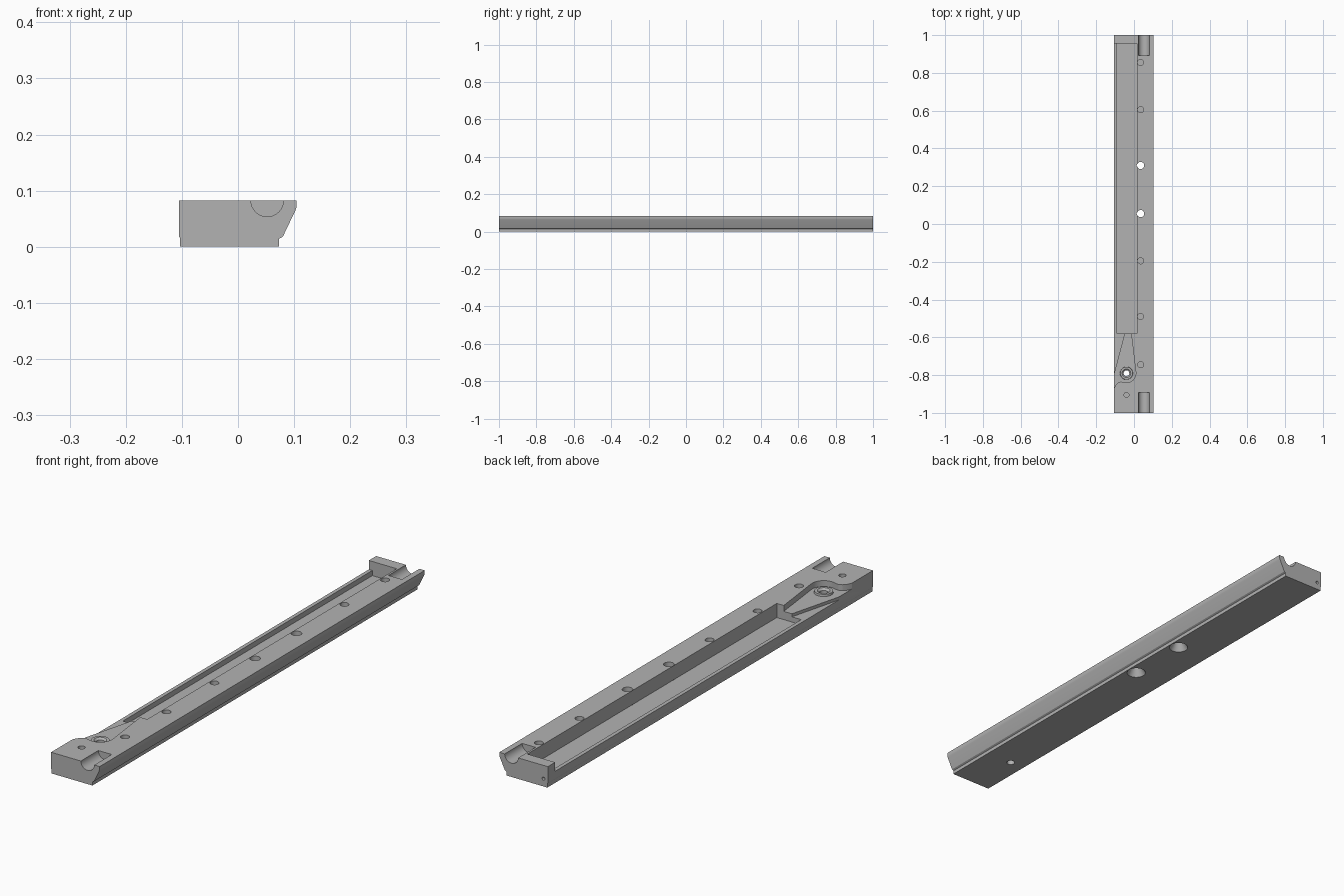
import bpy, bmesh, math
from mathutils import Matrix, Vector

old = bpy.data.objects.get("Cube")
if old:
    bpy.data.objects.remove(old, do_unlink=True)

grey = bpy.data.materials.new("plain_grey")
grey.use_nodes = True
grey.diffuse_color = (0.45, 0.45, 0.45, 1)
grey.node_tree.nodes["Principled BSDF"].inputs["Base Color"].default_value = (0.45, 0.45, 0.45, 1)

TOP = 0.082


def finish(name, bm):
    bmesh.ops.recalc_face_normals(bm, faces=bm.faces)
    mesh = bpy.data.meshes.new(name)
    bm.to_mesh(mesh)
    bm.free()
    mesh.materials.append(grey)
    obj = bpy.data.objects.new(name, mesh)
    bpy.context.collection.objects.link(obj)
    return obj


def prism(name, points, offset):
    """Extrude a closed outline of 3D points by an offset."""
    bm = bmesh.new()
    face = bm.faces.new([bm.verts.new(p) for p in points])
    res = bmesh.ops.extrude_face_region(bm, geom=[face])
    verts = [v for v in res["geom"] if isinstance(v, bmesh.types.BMVert)]
    bmesh.ops.translate(bm, verts=verts, vec=offset)
    return finish(name, bm)


def cone(name, centre, r1, r2, depth, axis="Z"):
    bm = bmesh.new()
    turn = Matrix.Rotation(math.pi / 2, 4, "X") if axis == "Y" else Matrix()
    bmesh.ops.create_cone(bm, cap_ends=True, segments=32, radius1=r1, radius2=r2,
                          depth=depth, matrix=Matrix.Translation(centre) @ turn)
    return finish(name, bm)


def cut(target, cutter):
    cutter.hide_render = True
    mod = target.modifiers.new("cut", "BOOLEAN")
    mod.operation = "DIFFERENCE"
    mod.solver = "EXACT"
    mod.object = cutter
    bpy.context.view_layer.objects.active = target
    bpy.ops.object.modifier_apply(modifier=mod.name)
    bpy.data.objects.remove(cutter, do_unlink=True)


def pocket(target, outline, floor):
    """Cut an outline in plan down to a floor height."""
    cut(target, prism("pocket", [(x, y, floor) for x, y in outline], (0, 0, 0.2)))


def hole(target, x, y, r, low, high, r_top=None):
    cut(target, cone("drill", (x, y, (low + high) / 2), r, r if r_top is None else r_top, high - low))


# Long bar with a sloping side
section = [(-0.103, 0), (0.073, 0), (0.073, 0.014), (0.08, 0.018), (0.102, 0.064),
           (0.104, 0.07), (0.104, TOP), (-0.105, TOP), (-0.105, 0.018), (-0.103, 0.015)]
bar = prism("bar", [(x, -1, z) for x, z in section], (0, 2, 0))

# Long trough and its lowered outer rim
pocket(bar, [(-0.09, -0.58), (0.015, -0.58), (0.015, 0.955), (-0.09, 0.955)], 0.027)
pocket(bar, [(-0.2, -0.58), (-0.06, -0.58), (-0.06, 0.955), (-0.2, 0.955)], 0.047)

# Pivot recess, rounded at one end and tapering into the trough
px, py = -0.04, -0.79
arc = [(px + 0.05 * math.cos(a), py + 0.05 * math.sin(a))
       for a in (math.radians(245 + 125 * i / 16) for i in range(17))]
pocket(bar, [(-0.2, -0.87), (-0.105, -0.87), (-0.097, -0.853), (-0.085, -0.84), (-0.072, -0.835)]
       + arc + [(-0.015, -0.58), (-0.015, -0.57), (-0.2, -0.57)], 0.059)
pocket(bar, [(-0.2, -0.79), (-0.105, -0.79), (-0.05, -0.58), (-0.05, -0.57), (-0.2, -0.57)], 0.047)

# Half-round grooves at both ends
for y in (-1, 1):
    cut(bar, cone("groove", (0.052, y, TOP + 0.0005), 0.029, 0.029, 0.215, "Y"))

# Blind holes along the top
for y in (0.855, 0.605, -0.195, -0.49, -0.745):
    hole(bar, 0.035, y, 0.016, 0.03, 0.1)
hole(bar, -0.04, -0.905, 0.013, 0.03, 0.1)

# Through holes, countersunk from below
for y in (0.31, 0.055):
    hole(bar, 0.035, y, 0.019, -0.1, 0.2)
    hole(bar, 0.035, y, 0.036, -0.001, 0.03, 0.019)

# Pivot hole and the small hole in the back end
hole(bar, px, py, 0.015, -0.1, 0.2)
cut(bar, cone("pin_hole", (-0.086, 1, 0.03), 0.006, 0.006, 0.06, "Y"))

# Raised pivot collar with a dished mouth
collar = cone("pivot_collar", (px, py, 0.06), 0.035, 0.033, 0.014)
hole(collar, px, py, 0.015, 0, 0.2)
hole(collar, px, py, 0.015, 0.06, 0.068, 0.024)

for obj in (bar, collar):
    bpy.ops.object.select_all(action="DESELECT")
    obj.select_set(True)
    bpy.context.view_layer.objects.active = obj
    bpy.ops.object.shade_smooth_by_angle(angle=math.radians(20))
